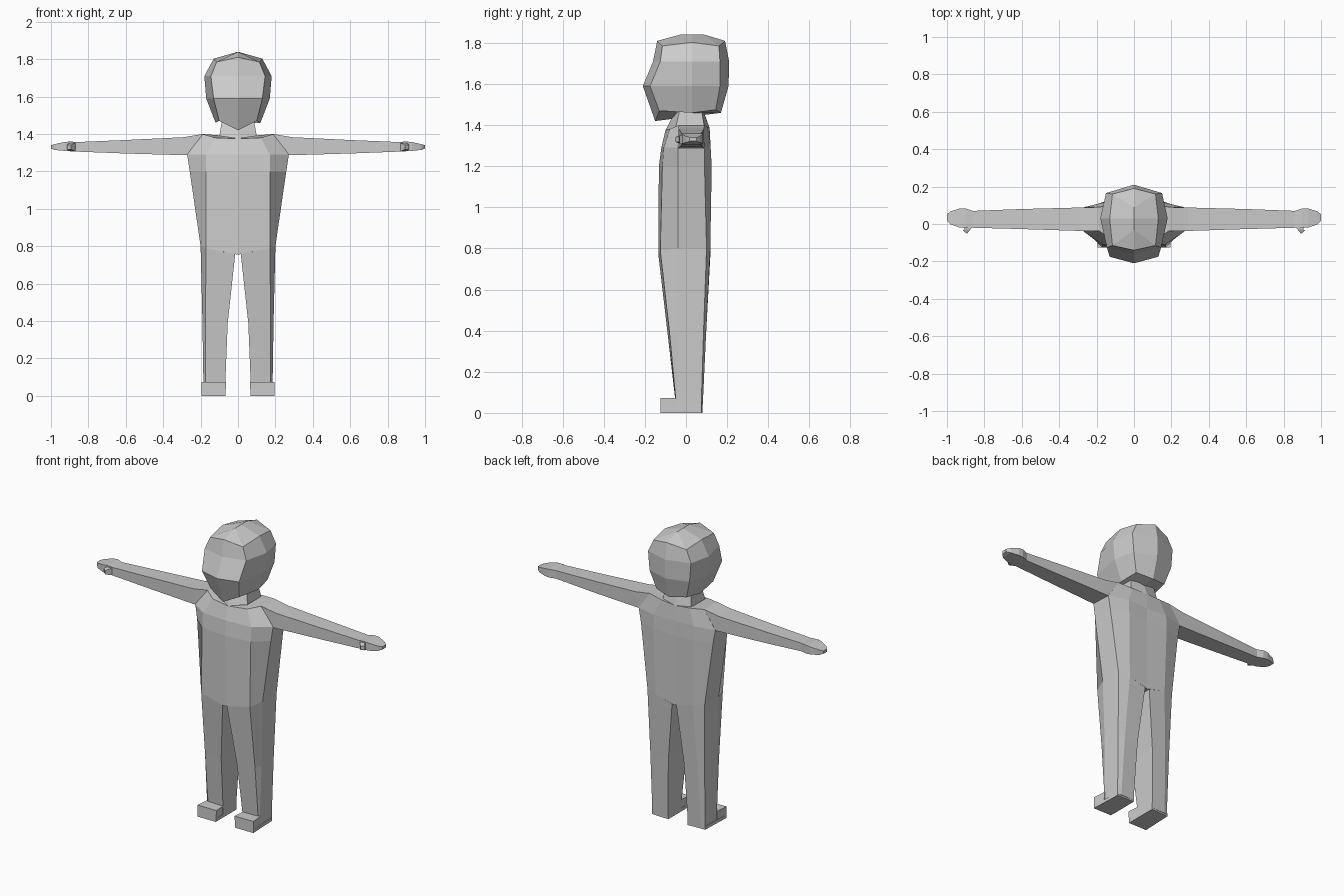
import bpy
import bmesh
from mathutils import Matrix

grey = bpy.data.materials.new("light_grey")
grey.diffuse_color = (0.6, 0.6, 0.6, 1)


def loft(name, rings, closed=True, caps=(True, True)):
    """Skin a row of rings, mirror the result across x = 0 and weld the seam."""
    bm = bmesh.new()
    rows = [[bm.verts.new(p) for p in ring] for ring in rings]
    n = len(rows[0])
    for a, b in zip(rows, rows[1:]):
        for i in range(n if closed else n - 1):
            j = (i + 1) % n
            bm.faces.new((a[i], a[j], b[j], b[i]))
    for row, use in zip((rows[0], rows[-1]), caps):
        if use:
            bm.faces.new(row)
    copy = bmesh.ops.duplicate(bm, geom=bm.verts[:] + bm.edges[:] + bm.faces[:])
    verts = [g for g in copy["geom"] if isinstance(g, bmesh.types.BMVert)]
    bmesh.ops.transform(bm, matrix=Matrix.Scale(-1, 4, (1, 0, 0)), verts=verts)
    bmesh.ops.remove_doubles(bm, verts=bm.verts[:], dist=0.0005)
    bmesh.ops.recalc_face_normals(bm, faces=bm.faces[:])
    mesh = bpy.data.meshes.new(name)
    bm.to_mesh(mesh)
    bm.free()
    mesh.materials.append(grey)
    obj = bpy.data.objects.new(name, mesh)
    bpy.context.collection.objects.link(obj)
    return obj


def level(z, *xy):
    """Horizontal ring of (x, y) points at one height."""
    return [(x, y, z) for x, y in xy]


def section(x, y0, y1, z0, z1):
    """Rectangular ring across an arm."""
    return [(x, y0, z0), (x, y1, z0), (x, y1, z1), (x, y0, z1)]


# Head: half rings from front centre to back centre, chin to crown ridge
loft("head", [
    [(0, -0.15, 1.42), (0.10, -0.13, 1.47), (0.12, 0.03, 1.46), (0.105, 0.145, 1.475), (0, 0.17, 1.46)],
    level(1.59, (0, -0.21), (0.13, -0.175), (0.17, 0.03), (0.14, 0.165), (0, 0.207)),
    level(1.71, (0, -0.16), (0.145, -0.125), (0.18, 0.03), (0.15, 0.165), (0, 0.21)),
    [(0, -0.14, 1.81), (0.115, -0.115, 1.785), (0.13, 0.03, 1.803), (0.115, 0.16, 1.785), (0, 0.19, 1.81)],
    level(1.84, (0, -0.03), (0, -0.03), (0, 0.03), (0, 0.09), (0, 0.09)),
], closed=False, caps=(True, False))

# Neck, flaring into the shoulders
loft("neck", [
    [(0, -0.10, 1.375), (0.10, -0.05, 1.39), (0.10, 0.09, 1.39), (0, 0.115, 1.385)],
    [(0, -0.05, 1.47), (0.085, -0.03, 1.475), (0.085, 0.075, 1.475), (0, 0.085, 1.47)],
], closed=False)

# Torso: half rings from hips to shoulders
loft("torso", [
    [(0, -0.135, 0.755), (0.17, -0.125, 0.79), (0.2, -0.04, 0.8), (0.2, 0.1, 0.8), (0.13, 0.118, 0.79), (0, 0.118, 0.755)],
    level(1.2, (0, -0.132), (0.17, -0.115), (0.258, -0.04), (0.252, 0.09), (0.14, 0.125), (0, 0.118)),
    level(1.29, (0, -0.12), (0.17, -0.108), (0.272, -0.038), (0.268, 0.09), (0.14, 0.12), (0, 0.117)),
    [(0, -0.10, 1.375), (0.12, -0.08, 1.38), (0.19, -0.035, 1.4), (0.19, 0.09, 1.4), (0.10, 0.105, 1.39), (0, 0.115, 1.385)],
], closed=False)

# Arms and mitten hands
loft("arms", [
    section(0.19, -0.037, 0.09, 1.285, 1.4),
    section(0.29, -0.037, 0.088, 1.287, 1.383),
    section(0.60, -0.027, 0.08, 1.296, 1.368),
    section(0.86, -0.02, 0.07, 1.306, 1.357),
    section(0.90, -0.02, 0.083, 1.308, 1.36),
    section(0.93, -0.02, 0.083, 1.31, 1.357),
    section(0.98, -0.002, 0.068, 1.315, 1.346),
    section(1.0, 0.018, 0.052, 1.322, 1.34),
])

# Thumbs
loft("thumbs", [
    [(0.86, -0.01, 1.31), (0.91, -0.01, 1.31), (0.91, -0.01, 1.352), (0.86, -0.01, 1.352)],
    [(0.875, -0.03, 1.31), (0.905, -0.03, 1.31), (0.905, -0.03, 1.35), (0.875, -0.03, 1.35)],
    [(0.893, -0.052, 1.318), (0.915, -0.035, 1.318), (0.915, -0.035, 1.342), (0.893, -0.052, 1.342)],
])

# Legs
loft("legs", [
    [(0.015, -0.133, 0.758), (0.17, -0.125, 0.79), (0.2, -0.04, 0.8), (0.2, 0.1, 0.8), (0.13, 0.118, 0.79), (0.015, 0.118, 0.758)],
    level(0.39, (0.055, -0.09), (0.175, -0.08), (0.19, -0.035), (0.19, 0.085), (0.15, 0.098), (0.055, 0.098)),
    level(0.07, (0.068, -0.053), (0.175, -0.05), (0.185, -0.045), (0.185, 0.075), (0.16, 0.083), (0.068, 0.083)),
    level(0.01, (0.068, -0.053), (0.175, -0.05), (0.185, -0.045), (0.185, 0.075), (0.16, 0.08), (0.068, 0.08)),
])

# Feet
loft("feet", [
    level(0, (0.068, -0.125), (0.195, -0.125), (0.187, 0.075), (0.068, 0.08)),
    level(0.02, (0.068, -0.125), (0.195, -0.125), (0.187, 0.075), (0.068, 0.08)),
])
loft("toes", [
    level(0.0, (0.068, -0.125), (0.195, -0.125), (0.19, -0.04), (0.075, -0.04)),
    level(0.073, (0.063, -0.125), (0.195, -0.125), (0.188, -0.04), (0.07, -0.04)),
])
